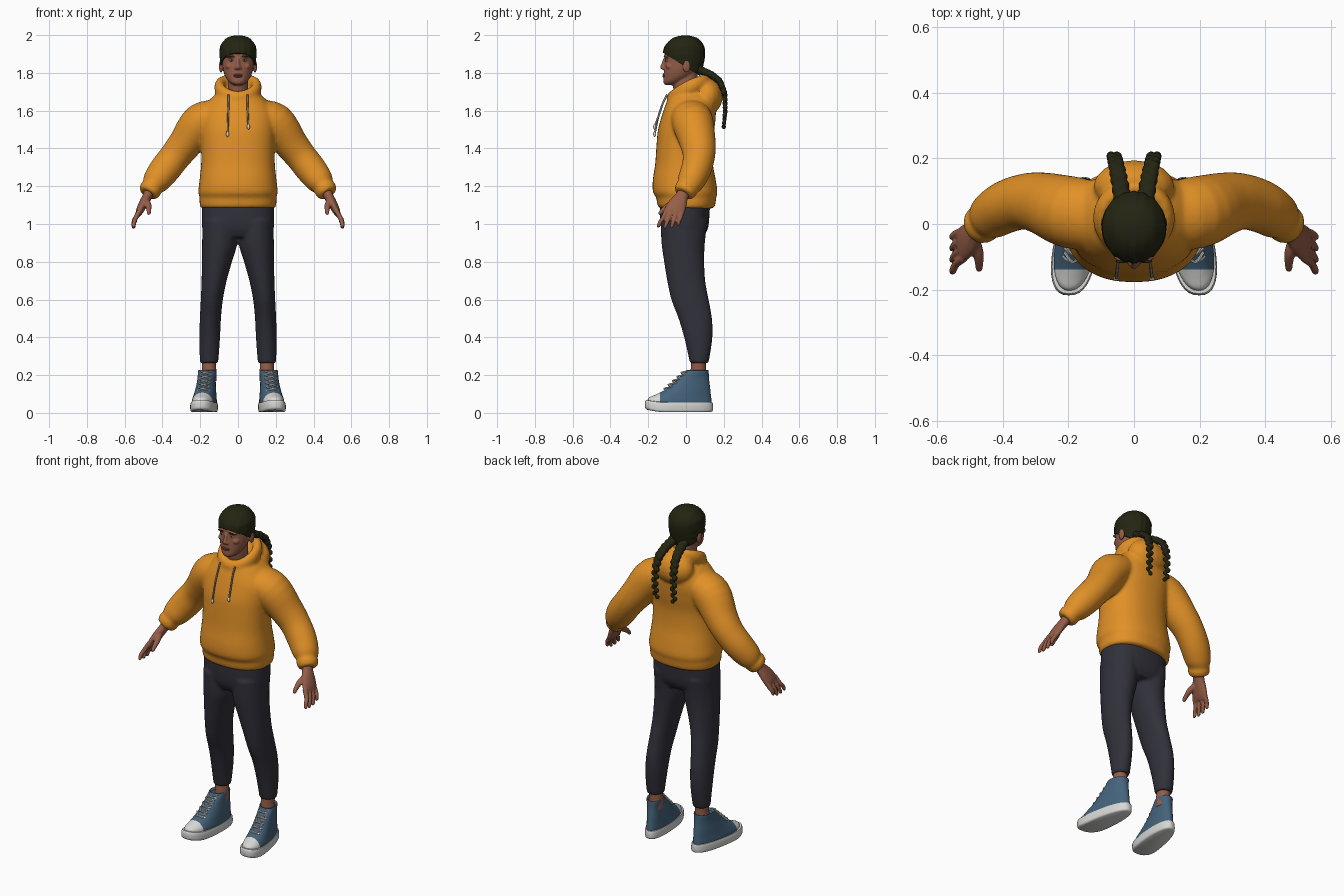
import bpy, bmesh, math
from mathutils import Vector, Matrix

if "Cube" in bpy.data.objects:
    bpy.data.objects.remove(bpy.data.objects["Cube"])


def material(name, r, g, b):
    m = bpy.data.materials.new(name)
    m.use_nodes = True
    m.diffuse_color = (r, g, b, 1)
    node = m.node_tree.nodes["Principled BSDF"]
    node.inputs["Base Color"].default_value = (r, g, b, 1)
    node.inputs["Roughness"].default_value = 0.8
    return m


ORANGE = material("orange fleece", 0.75, 0.28, 0.02)
CHARCOAL = material("charcoal cloth", 0.03, 0.03, 0.042)
HAIR = material("dark hair", 0.017, 0.018, 0.006)
SKIN = material("brown skin", 0.3, 0.11, 0.065)
LIPS = material("lip brown", 0.2, 0.06, 0.045)
BLUE = material("blue canvas", 0.06, 0.125, 0.2)
WHITE = material("white rubber", 0.68, 0.68, 0.66)
CORD = material("grey cord", 0.3, 0.27, 0.23)
EYE = material("eye white", 0.5, 0.45, 0.42)


def loft(bm, rings, upright=True, n=28, power=2.0, steps=4):
    """Smooth skin through (x, y, z, half_a, half_b) sections."""
    p = [Vector(r) for r in rings]
    p = [p[0]] + p + [p[-1]]
    line = []
    for a, b, c, d in zip(p, p[1:], p[2:], p[3:]):
        for i in range(steps):
            t = i / steps
            line.append(b + 0.5 * t * ((c - a) + t * ((2 * a - 5 * b + 4 * c - d)
                        + t * (3 * b - a - 3 * c + d))))
    line.append(p[-1])
    loops = []
    for i, s in enumerate(line):
        t = Vector((0, 0, 1))
        if not upright:
            t = (line[min(i + 1, len(line) - 1)] - line[max(i - 1, 0)])
            t = Vector(t[:3]).normalized()
        u = Vector((0, 1, 0)).cross(t).normalized()
        v = t.cross(u)
        loop = []
        for k in range(n):
            ang = math.tau * k / n
            c, d = math.cos(ang), math.sin(ang)
            c = math.copysign(abs(c) ** (2 / power), c)
            d = math.copysign(abs(d) ** (2 / power), d)
            loop.append(bm.verts.new(Vector(s[:3]) + u * c * max(s[3], 0.001)
                                     + v * d * max(s[4], 0.001)))
        loops.append(loop)
    for lo, hi in zip(loops, loops[1:]):
        for k in range(n):
            bm.faces.new((lo[k], lo[k - 1], hi[k - 1], hi[k]))
    bm.faces.new(loops[0])
    bm.faces.new(loops[-1])
    bmesh.ops.recalc_face_normals(bm, faces=bm.faces)


def span(z, x0, x1, y0, y1):
    return ((x0 + x1) / 2, (y0 + y1) / 2, z, (x1 - x0) / 2, (y1 - y0) / 2)


def mid(z, w, y0, y1):
    return span(z, -w, w, y0, y1)


def ball(bm, at, size):
    bmesh.ops.create_uvsphere(bm, u_segments=16, v_segments=10, radius=1,
                              matrix=Matrix.Translation(at) @ Matrix.Diagonal((*size, 1)))


def tube(bm, points, r, n=8):
    loft(bm, [(*p, r, r) for p in points], False, n)


def mirror(bm):
    new = bmesh.ops.duplicate(bm, geom=bm.verts[:] + bm.edges[:] + bm.faces[:])["geom"]
    for v in (g for g in new if isinstance(g, bmesh.types.BMVert)):
        v.co.x *= -1
    bmesh.ops.reverse_faces(bm, faces=[g for g in new if isinstance(g, bmesh.types.BMFace)])


def finish(name, bm, mats, voxel=0, smooth=3):
    mesh = bpy.data.meshes.new(name)
    bm.to_mesh(mesh)
    obj = bpy.data.objects.new(name, mesh)
    bpy.context.collection.objects.link(obj)
    for m in mats:
        mesh.materials.append(m)
    bpy.ops.object.select_all(action="DESELECT")
    bpy.context.view_layer.objects.active = obj
    obj.select_set(True)
    bpy.ops.object.shade_smooth_by_angle(angle=math.radians(50))
    if voxel:
        rm = obj.modifiers.new("merge", "REMESH")
        rm.mode, rm.voxel_size, rm.use_smooth_shade = "VOXEL", voxel, True
        sm = obj.modifiers.new("soften", "SMOOTH")
        sm.factor, sm.iterations = 0.5, smooth
    return obj


def pair(name, bm, mats, voxel=0):
    finish("left_" + name, bm, mats, voxel)
    for v in bm.verts:
        v.co.x *= -1
    bmesh.ops.reverse_faces(bm, faces=bm.faces)
    finish("right_" + name, bm, mats, voxel)


# Hoodie: sleeves, torso, collar and hanging hood merged into one skin
bm = bmesh.new()
loft(bm, [(.08, .02, 1.59, .07, .1), (.19, .035, 1.54, .105, .11), (.28, .063, 1.425, .09, .095),
          (.335, .068, 1.355, .083, .085), (.39, .052, 1.285, .082, .08), (.435, .025, 1.225, .072, .072),
          (.455, .008, 1.195, .055, .06), (.463, 0, 1.183, .06, .062), (.478, -.014, 1.16, .05, .052)], False)
mirror(bm)
loft(bm, [mid(1.082, .185, -.125, .135), mid(1.092, .2, -.148, .152), mid(1.125, .204, -.155, .158),
          mid(1.14, .203, -.158, .16), mid(1.17, .21, -.175, .166), mid(1.23, .204, -.176, .158),
          mid(1.32, .195, -.163, .142), mid(1.42, .195, -.156, .138), mid(1.5, .2, -.148, .15),
          mid(1.58, .2, -.126, .158), mid(1.64, .165, -.105, .155), mid(1.68, .125, -.085, .135),
          mid(1.7, .09, -.04, .12)], n=40, power=2.3)
for i in range(36):
    a = math.tau * i / 36
    c, s = math.cos(a), math.sin(a)
    ball(bm, (.098 * s, .018 - .092 * c, 1.708 - .045 * c + .014 * s * s), (.028, .028, .042))
ball(bm, (0, .115, 1.675), (.125, .08, .095))
finish("hoodie", bm, [ORANGE], .009, 5)

# Drawstrings with pale tips
for side, end in ((-1, 1.475), (1, 1.515)):
    x = .05 * side
    bm = bmesh.new()
    tube(bm, [(x, -.1, 1.685), (x, -.122, 1.64), (x * 1.05, -.146, 1.57), (x * 1.1, -.166, end)], .005)
    finish("drawstring", bm, [CORD])
    bm = bmesh.new()
    ball(bm, (x * 1.1, -.166, end), (.008, .008, .014))
    finish("drawstring_tip", bm, [WHITE])

# Trousers: two legs joined at the hips
bm = bmesh.new()
loft(bm, [span(1.02, .01, .188, -.135, .115), span(.9, .004, .19, -.13, .1), span(.8, .032, .191, -.116, .097),
          span(.7, .06, .193, -.1, .102), span(.6, .08, .197, -.078, .12), span(.5, .09, .202, -.04, .138),
          span(.4, .095, .205, -.01, .14), span(.3, .102, .203, .013, .126), span(.262, .106, .2, .02, .118)])
mirror(bm)
loft(bm, [mid(1.15, .19, -.135, .13), mid(1.06, .192, -.138, .125), mid(.98, .19, -.132, .117),
          mid(.93, .175, -.11, .09)], n=40, power=2.4)
finish("trousers", bm, [CHARCOAL], .009)

# Ankles
bm = bmesh.new()
loft(bm, [span(.3, .12, .195, .03, .105), span(.23, .115, .19, .025, .105), span(.17, .115, .2, .02, .11)])
pair("ankle", bm, [SKIN])

# Hands: palm, four fingers and thumb
bm = bmesh.new()
loft(bm, [(.455, .005, 1.2, .03, .034), (.478, -.02, 1.15, .026, .034), (.5, -.042, 1.11, .024, .048),
          (.52, -.06, 1.07, .02, .054), (.531, -.066, 1.045, .012, .045)], False)
for i in range(4):
    y = -.103 + .027 * i
    drop = (.006, .0, .002, .016)[i]
    loft(bm, [(.518, y, 1.075, .014, .014), (.54, y * 1.12 - .004, 1.035, .013, .012),
              (.55, y * 1.25 - .008, 1.005 + drop, .012, .011),
              (.553, y * 1.3 - .012, .982 + drop, .01, .009),
              (.553, y * 1.3 - .013, .974 + drop, .003, .003)], False, 12)
loft(bm, [(.49, -.045, 1.125, .02, .02), (.475, -.088, 1.1, .017, .017), (.472, -.12, 1.075, .013, .013),
          (.472, -.138, 1.056, .01, .01), (.472, -.143, 1.05, .003, .003)], False, 12)
pair("hand", bm, [SKIN], .0045)


def foot_shape(bm):
    # wider and turned out toward the toe
    for v in bm.verts:
        y = v.co.y
        v.co.x = .16 + v.co.x * (.964 - .9 * y) + .13 * (.08 - y)
        v.co.z += .5 * max(0, -.12 - y) ** 1.5


# High-top shoes: sole, canvas upper with rubber toe cap, laces
bm = bmesh.new()
loft(bm, [mid(.004, .058, -.205, .13), mid(.012, .065, -.216, .142), mid(.04, .066, -.217, .143),
          mid(.055, .063, -.212, .14)], n=40, power=2.5)
foot_shape(bm)
pair("shoe_sole", bm, [WHITE])
bm = bmesh.new()
loft(bm, [mid(.03, .06, -.203, .135), mid(.065, .061, -.2, .135), mid(.09, .058, -.165, .132),
          mid(.13, .054, -.1, .128), mid(.18, .05, -.045, .122), mid(.215, .052, -.006, .12),
          mid(.226, .05, .002, .118), mid(.215, .04, .012, .108)], n=40, power=2.2)
bmesh.ops.bisect_plane(bm, geom=bm.verts[:] + bm.edges[:] + bm.faces[:],
                       plane_co=(0, -.138, 0), plane_no=(0, 1, 0))
for f in bm.faces:
    f.material_index = 1 if f.calc_center_median().y < -.138 else 0
foot_shape(bm)
pair("shoe_upper", bm, [BLUE, WHITE])
bm = bmesh.new()
for i in range(5):
    y = -.115 + .023 * i
    z = .13 + .92 * (y + .1)
    for s in (-1, 1):
        tube(bm, [(-.03 * s, y + .019, z), (0, y - .001, z + .012), (.03 * s, y + .03, z + .02)], .0045, 6)
foot_shape(bm)
pair("shoe_laces", bm, [WHITE])

# Head: skull, jaw, neck, nose, brow and ears
bm = bmesh.new()
for s in (-1, 1):
    ball(bm, (.09 * s, .003, 1.835), (.011, .02, .034))
    ball(bm, (.034 * s, -.1, 1.886), (.028, .018, .008))
    ball(bm, (.045 * s, -.085, 1.835), (.022, .022, .018))
    ball(bm, (.011 * s, -.12, 1.826), (.009, .01, .008))
loft(bm, [mid(1.735, .022, -.108, -.05), mid(1.75, .045, -.12, -.02), mid(1.78, .067, -.119, .03),
          mid(1.82, .08, -.117, .06), mid(1.87, .086, -.113, .08), mid(1.92, .086, -.11, .085),
          mid(1.96, .07, -.085, .07), mid(1.985, .04, -.05, .04)])
loft(bm, [mid(1.6, .065, -.05, .07), mid(1.69, .055, -.062, .06), mid(1.75, .054, -.07, .06),
          mid(1.82, .05, -.05, .06)])
loft(bm, [(0, -.112, 1.878, .009, .008), (0, -.119, 1.85, .01, .01), (0, -.126, 1.83, .012, .012),
          (0, -.122, 1.818, .007, .006)], n=14)
finish("head", bm, [SKIN], .0045, 2)

# Face details
for s in (-1, 1):
    for name, mat, at, size in (
            ("eye", EYE, (.034 * s, -.104, 1.866), (.013, .006, .006)),
            ("iris", HAIR, (.034 * s, -.1085, 1.866), (.0055, .003, .0055)),
            ("eyebrow", HAIR, (.036 * s, -.113, 1.888), (.02, .006, .0035))):
        bm = bmesh.new()
        ball(bm, at, size)
        finish(name, bm, [mat])
bm = bmesh.new()
ball(bm, (0, -.115, 1.789), (.025, .009, .005))
ball(bm, (0, -.115, 1.781), (.021, .009, .006))
finish("lips", bm, [LIPS])

# Hair cap trimmed along a sloping hairline, with shallow rows
bm = bmesh.new()
loft(bm, [mid(1.74, .05, -.05, .05), mid(1.8, .082, -.08, .08), mid(1.84, .092, -.105, .09),
          mid(1.88, .097, -.117, .098), mid(1.92, .098, -.118, .099), mid(1.95, .09, -.105, .09),
          mid(1.98, .066, -.075, .066), mid(1.993, .04, -.045, .036), mid(1.999, .008, -.01, .005)], n=72)
for v in bm.verts:
    v.co.x *= 1 + .012 * math.cos(14 * math.atan2(v.co.x, v.co.z - 1.87))
    v.co.y *= 1 + .02 * math.cos(200 * v.co.x)
cut = bmesh.ops.bisect_plane(bm, geom=bm.verts[:] + bm.edges[:] + bm.faces[:], clear_inner=True,
                             plane_co=(0, -.115, 1.903), plane_no=(0, .12, .19))
bmesh.ops.holes_fill(bm, edges=[e for e in bm.edges if e.is_boundary], sides=0)
finish("hair", bm, [HAIR])

# Two braids built from overlapping strands
PATH = [Vector(p) for p in ((.035, .075, 1.815), (.045, .135, 1.79), (.054, .18, 1.755),
                            (.06, .205, 1.69), (.062, .208, 1.6), (.06, .2, 1.515))]
bm = bmesh.new()
COUNT = 22
for i in range(COUNT):
    f = i / (COUNT - 1) * (len(PATH) - 1)
    k = min(int(f), len(PATH) - 2)
    at = PATH[k].lerp(PATH[k + 1], f - k)
    r = .021 - .009 * i / COUNT
    ball(bm, at + Vector((.009 * (-1) ** i, 0, 0)), (r, r, r * 1.1))
pair("braid", bm, [HAIR], .005)
